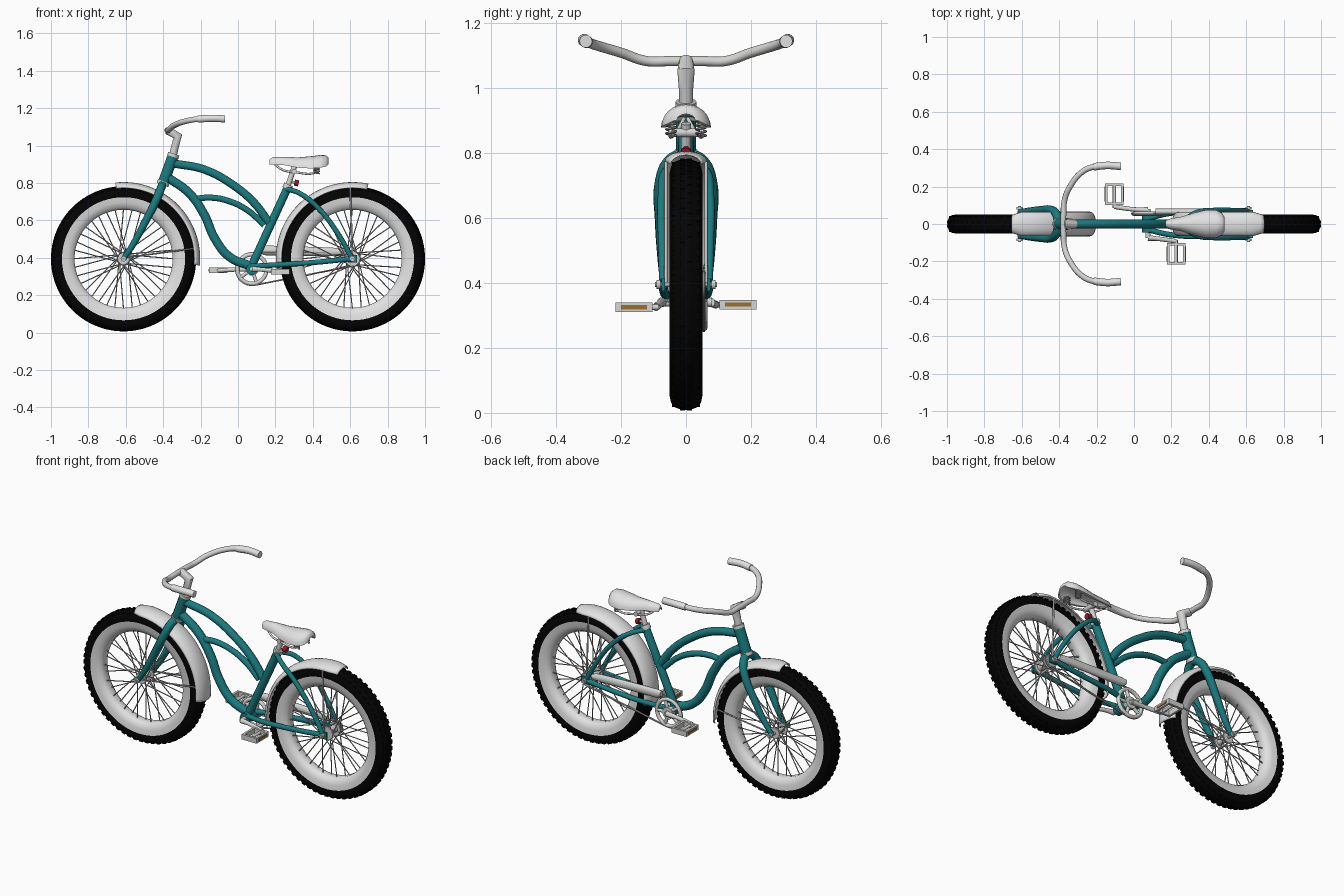
import bpy, bmesh
from math import sin, cos, pi, radians
from mathutils import Matrix, Vector

old = bpy.data.objects.get("Cube")
if old:
    bpy.data.objects.remove(old, do_unlink=True)


def material(name, rgb, rough=0.5):
    m = bpy.data.materials.new(name)
    m.use_nodes = True
    m.diffuse_color = (*rgb, 1)
    bsdf = m.node_tree.nodes["Principled BSDF"]
    bsdf.inputs["Base Color"].default_value = (*rgb, 1)
    bsdf.inputs["Roughness"].default_value = rough
    return m


TEAL = material("teal paint", (0.01, 0.2, 0.215))
WHITE = material("white", (0.76, 0.76, 0.76))
SILVER = material("silver", (0.66, 0.66, 0.65))
STEEL = material("steel grey", (0.45, 0.45, 0.45))
BLACK = material("tyre black", (0.001, 0.001, 0.001), 0.9)
RED = material("reflector red", (0.38, 0.008, 0.02))
AMBER = material("reflector amber", (0.33, 0.16, 0.025))

AXLE_Z, AXLE_X = 0.395, 0.612
CRANK = Vector((0.075, 0, 0.34))


def add(name, mesh, *mats):
    ob = bpy.data.objects.new(name, mesh)
    bpy.context.collection.objects.link(ob)
    for m in mats:
        mesh.materials.append(m)
    return ob


def smooth(ob, angle=40):
    bpy.ops.object.select_all(action='DESELECT')
    ob.select_set(True)
    bpy.context.view_layer.objects.active = ob
    bpy.ops.object.shade_smooth_by_angle(angle=radians(angle))


def tube(name, pts, r, mat, radii=None, straight=False, cyclic=False, sides=3):
    """Round tube through the points, turned into a mesh."""
    cu = bpy.data.curves.new(name, 'CURVE')
    cu.dimensions = '3D'
    cu.bevel_depth, cu.bevel_resolution, cu.use_fill_caps = r, sides, True
    cu.resolution_u = 8
    sp = cu.splines.new('POLY' if straight else 'BEZIER')
    nodes = sp.points if straight else sp.bezier_points
    nodes.add(len(pts) - 1)
    for i, (n, p) in enumerate(zip(nodes, pts)):
        n.co = (*p, 1) if straight else p
        n.radius = radii[i] if radii else 1
        if not straight:
            n.handle_left_type = n.handle_right_type = 'AUTO'
    sp.use_cyclic_u = cyclic
    tmp = bpy.data.objects.new("tmp", cu)
    bpy.context.collection.objects.link(tmp)
    bpy.context.view_layer.update()
    dg = bpy.context.evaluated_depsgraph_get()
    mesh = bpy.data.meshes.new_from_object(tmp.evaluated_get(dg))
    bpy.data.objects.remove(tmp, do_unlink=True)
    mesh.materials.clear()
    ob = add(name, mesh, mat)
    smooth(ob)
    return ob


def rod(name, a, b, r, mat):
    return tube(name, [a, b], r, mat, straight=True)


def flat(pts):
    return [(x, 0, z) for x, z in pts]


def loft(name, rings, mats, ring_closed=True, path_closed=False, caps=False):
    """Skin a list of equal rings of points."""
    bm = bmesh.new()
    rows = [[bm.verts.new(p) for p in ring] for ring in rings]
    n, m = len(rows), len(rows[0])
    for i in range(n if path_closed else n - 1):
        for j in range(m if ring_closed else m - 1):
            a, b = rows[i], rows[(i + 1) % n]
            bm.faces.new((a[j], a[(j + 1) % m], b[(j + 1) % m], b[j]))
    if caps:
        bm.faces.new(rows[0])
        bm.faces.new(rows[-1])
    bmesh.ops.recalc_face_normals(bm, faces=bm.faces)
    mesh = bpy.data.meshes.new(name)
    bm.to_mesh(mesh)
    bm.free()
    ob = add(name, mesh, *mats)
    smooth(ob, 50)
    return ob


def boxes(name, items, mat):
    """Boxes given as (centre, size, turn about y)."""
    bm = bmesh.new()
    for c, s, turn in items:
        bmesh.ops.create_cube(bm, size=1, matrix=Matrix.Translation(c)
                              @ Matrix.Rotation(-turn, 4, 'Y') @ Matrix.Diagonal((*s, 1)))
    mesh = bpy.data.meshes.new(name)
    bm.to_mesh(mesh)
    bm.free()
    return add(name, mesh, mat)


def polar(cx, r, a, y, cz=AXLE_Z):
    return Vector((cx + r * cos(a), y, cz + r * sin(a)))


def wheel(side, cx, hub_r):
    # Tyre with white side walls
    half = [(0.262, 0.018), (0.272, 0.034), (0.3, 0.045), (0.329, 0.047),
            (0.345, 0.05), (0.364, 0.046), (0.378, 0.033), (0.386, 0.013)]
    section = half + [(r, -y) for r, y in reversed(half)]
    ob = loft(side + "_tyre", [[polar(cx, r, 2 * pi * i / 72, y) for r, y in section]
                               for i in range(72)], [BLACK, WHITE], path_closed=True)
    centre = Vector((cx, 0, AXLE_Z))
    for p in ob.data.polygons:
        c = p.center - centre
        p.material_index = int((c.x ** 2 + c.z ** 2) ** 0.5 < 0.329)
    # Tread lugs
    lugs = []
    for i in range(60):
        for k, (r, y) in enumerate([(0.373, -0.036), (0.384, -0.011), (0.384, 0.011), (0.373, 0.036)]):
            a = 2 * pi * (i + 0.5 * (k % 2)) / 60
            lugs.append((polar(cx, r, a, y), (0.008, 0.015, 0.022), a))
    boxes(side + "_tread", lugs, BLACK)
    # Crossed spokes, made as one mesh
    bm = bmesh.new()
    for i in range(36):
        s = 1 if i % 2 else -1
        lean = 0.9 if i % 4 < 2 else -0.9
        a = 2 * pi * i / 36
        p = polar(cx, hub_r + 0.006, a + lean, 0.036 * s)
        q = polar(cx, 0.268, a, 0.008 * s)
        d = q - p
        bmesh.ops.create_cone(bm, segments=6, radius1=0.003, radius2=0.003, depth=d.length,
                              matrix=Matrix.Translation((p + q) / 2)
                              @ d.to_track_quat('Z', 'Y').to_matrix().to_4x4())
    mesh = bpy.data.meshes.new(side + "_spokes")
    bm.to_mesh(mesh)
    bm.free()
    add(side + "_spokes", mesh, STEEL)

    # Hub, flanges and axle
    def disc(name, y, w, r, mat):
        rod(side + name, (cx, y - w, AXLE_Z), (cx, y + w, AXLE_Z), r, mat)
    disc("_hub", 0, 0.04, hub_r * 0.75, SILVER)
    disc("_axle", 0, 0.095, 0.008, STEEL)
    for s in (-1, 1):
        disc("_hub_flange", 0.036 * s, 0.004, hub_r + 0.01, SILVER)
        disc("_axle_nut", 0.084 * s, 0.006, 0.015, SILVER)


def fender(side, cx, start, end):
    rings = []
    for i in range(41):
        a = radians(start + (end - start) * i / 40)
        taper = 0.75 + 0.25 * min(1, i / 3)
        rings.append([polar(cx, 0.378 + 0.03 * cos(t), a, 0.063 * taper * sin(t))
                      for t in [radians(-90 + 18 * k) for k in range(11)]])
    ob = loft(side + "_fender", rings, [WHITE], ring_closed=False)
    mod = ob.modifiers.new("thickness", 'SOLIDIFY')
    mod.thickness, mod.offset = 0.004, 0


wheel("front", -AXLE_X, 0.022)
wheel("rear", AXLE_X, 0.03)
fender("front", -AXLE_X, 96, -5)
fender("rear", AXLE_X, 78, 188)

# Main frame tubes
tube("top_tube", flat([(-0.345, 0.905), (-0.18, 0.872), (-0.02, 0.785), (0.09, 0.69), (0.165, 0.59)]), 0.023, TEAL)
tube("down_tube", flat([(-0.375, 0.83), (-0.26, 0.745), (-0.18, 0.63), (-0.125, 0.505),
                        (-0.045, 0.405), (0.07, 0.355)]), 0.025, TEAL)
tube("middle_tube", flat([(-0.235, 0.715), (-0.15, 0.722), (-0.06, 0.707), (0.05, 0.655), (0.14, 0.575)]), 0.017, TEAL)
tube("seat_tube", flat([(0.07, 0.35), (0.27, 0.785)]), 0.023, TEAL)
tube("head_tube", flat([(-0.398, 0.805), (-0.347, 0.945)]), 0.031, TEAL)
rod("bottom_bracket", CRANK + Vector((0, -0.045, 0)), CRANK + Vector((0, 0.045, 0)), 0.032, TEAL)
rod("upper_headset", (-0.349, 0, 0.94), (-0.343, 0, 0.957), 0.033, SILVER)
rod("lower_headset", (-0.404, 0, 0.79), (-0.397, 0, 0.808), 0.035, SILVER)

for s in (-1, 1):
    # Fork legs and rear stays
    tube("fork_leg", [(-0.403, 0.005 * s, 0.795), (-0.412, 0.047 * s, 0.772), (-0.437, 0.073 * s, 0.71),
                      (-0.5, 0.075 * s, 0.585), (-0.565, 0.07 * s, 0.465), (-0.612, 0.065 * s, 0.395)],
         0.023, TEAL, [1, 1, 1, 0.9, 0.75, 0.6])
    tube("seat_stay", [(0.262, 0.015 * s, 0.768), (0.33, 0.06 * s, 0.745), (0.43, 0.074 * s, 0.665),
                       (0.54, 0.073 * s, 0.52), (0.605, 0.07 * s, 0.405)], 0.0135, TEAL)
    tube("chain_stay", [(0.07, 0.03 * s, 0.355), (0.2, 0.058 * s, 0.362), (0.4, 0.068 * s, 0.375),
                        (0.605, 0.07 * s, 0.395)], 0.0145, TEAL)
    boxes("rear_dropout", [((AXLE_X, 0.07 * s, AXLE_Z), (0.05, 0.01, 0.04), 0)], TEAL)
    # Fender struts
    rod("front_fender_strut", (-AXLE_X, 0.062 * s, 0.4), (-0.235, 0.062 * s, 0.45), 0.0045, STEEL)
    rod("rear_fender_strut", (AXLE_X, 0.062 * s, 0.4), (0.6, 0.062 * s, 0.775), 0.005, SILVER)
    # Handlebar grips
    tube("grip", [(-0.215, 0.306 * s, 1.142), (-0.145, 0.313 * s, 1.146), (-0.07, 0.308 * s, 1.143)], 0.02, WHITE)

# Stem and handlebar
tube("stem", flat([(-0.347, 0.95), (-0.338, 0.99), (-0.322, 1.05), (-0.378, 1.082)]), 0.024, SILVER,
     [0.9, 0.9, 1.1, 0.95], straight=True)
bar = [(-0.377, 0.05, 1.082), (-0.373, 0.12, 1.082), (-0.342, 0.2, 1.108), (-0.275, 0.28, 1.132),
       (-0.215, 0.306, 1.142), (-0.12, 0.312, 1.146)]
tube("handlebar", [(x, -y, z) for x, y, z in reversed(bar)] + bar, 0.0155, SILVER)

# Saddle: x, half width, top, depth
sections = [(0.168, 0.016, 0.925, 0.025), (0.185, 0.027, 0.938, 0.04), (0.25, 0.038, 0.94, 0.045),
            (0.32, 0.06, 0.937, 0.055), (0.39, 0.077, 0.943, 0.065), (0.44, 0.075, 0.95, 0.068),
            (0.47, 0.06, 0.948, 0.06), (0.485, 0.035, 0.935, 0.035)]
rings = []
for x, w, top, d in sections:
    over = [(x, w * cos(t), top - d + d * sin(t)) for t in [pi * k / 12 for k in range(13)]]
    under = [(x, 0.8 * w * cos(t), top - d + 0.55 * d * sin(t)) for t in [pi * k / 8 for k in range(8, -1, -1)]]
    rings.append(over + under)
loft("saddle", rings, [WHITE], caps=True)

# Seat post, clamp, rails and springs
tube("seat_post", flat([(0.262, 0.77), (0.302, 0.89)]), 0.015, SILVER)
rod("seat_collar", (0.261, 0, 0.77), (0.271, 0, 0.792), 0.027, SILVER)
rod("saddle_clamp", (0.3, -0.045, 0.862), (0.3, 0.045, 0.862), 0.014, SILVER)
for s in (-1, 1):
    tube("saddle_rail", [(0.19, 0.006 * s, 0.905), (0.24, 0.025 * s, 0.87), (0.32, 0.04 * s, 0.856),
                         (0.4, 0.048 * s, 0.852), (0.43, 0.048 * s, 0.87)], 0.006, SILVER)
    tube("saddle_spring", [(0.42 + 0.015 * cos(0.8 * k), 0.046 * s + 0.015 * sin(0.8 * k), 0.85 + 0.0016 * k)
                           for k in range(32)], 0.004, STEEL, straight=True, sides=1)
rod("rear_reflector", (0.302, 0, 0.803), (0.324, 0, 0.798), 0.017, RED)
rod("reflector_bracket", (0.272, 0, 0.81), (0.304, 0, 0.803), 0.007, SILVER)

# Chainring with arms, rear cog, chain and guard
RING = 0.055
tube("chainring", [polar(CRANK.x, 0.078, 2 * pi * k / 40, RING, CRANK.z) for k in range(40)], 0.011, SILVER,
     straight=True, cyclic=True)
for k in range(5):
    rod("chainring_arm", (CRANK.x, RING, CRANK.z), polar(CRANK.x, 0.078, 2 * pi * k / 5, RING, CRANK.z), 0.01, SILVER)
rod("chainring_hub", (CRANK.x, 0.045, CRANK.z), (CRANK.x, 0.066, CRANK.z), 0.036, SILVER)
rod("rear_cog", (AXLE_X, RING - 0.005, AXLE_Z), (AXLE_X, RING + 0.005, AXLE_Z), 0.036, STEEL)
loop = [polar(CRANK.x, 0.087, radians(85 + 15 * k), RING, CRANK.z) for k in range(14)]
loop += [polar(AXLE_X, 0.038, radians(-80 + 20 * k), RING) for k in range(10)]
tube("chain", loop, 0.005, STEEL, straight=True, cyclic=True, sides=1)
guard = [(0.115, 0.445, 0.016), (0.14, 0.44, 0.026), (0.3, 0.437, 0.025), (0.5, 0.432, 0.023),
         (0.55, 0.43, 0.02), (0.57, 0.43, 0.01)]
loft("chain_guard", [[(x, 0.066 + 0.016 * cos(t), z + h * sin(t)) for t in [2 * pi * k / 12 for k in range(12)]]
                     for x, z, h in guard], [SILVER], caps=True)

# Cranks and pedals
rod("crank_axle", CRANK + Vector((0, -0.075, 0)), CRANK + Vector((0, 0.08, 0)), 0.014, SILVER)
for s, px, pz in ((1, -0.105, 0.333), (-1, 0.225, 0.325)):
    tube("crank_arm", [CRANK + Vector((0, 0.074 * s, 0)), (0.06 - 0.06 * s, 0.078 * s, 0.338), (px, 0.092 * s, pz)],
         0.012, SILVER, [1.3, 1, 1])
    rod("pedal_axle", (px, 0.085 * s, pz), (px, 0.21 * s, pz), 0.009, SILVER)
    c = Vector((px, 0.16 * s, pz))
    boxes("pedal_frame", [(c + Vector((0.043 * k, 0, 0)), (0.013, 0.115, 0.03), 0) for k in (-1, 1)]
          + [(c + Vector((0, 0.051 * k, 0)), (0.09, 0.013, 0.03), 0) for k in (-1, 1)], SILVER)
    boxes("pedal_reflector", [(c + Vector((0.05 * k, 0, 0)), (0.005, 0.08, 0.013), 0) for k in (-1, 1)], AMBER)
